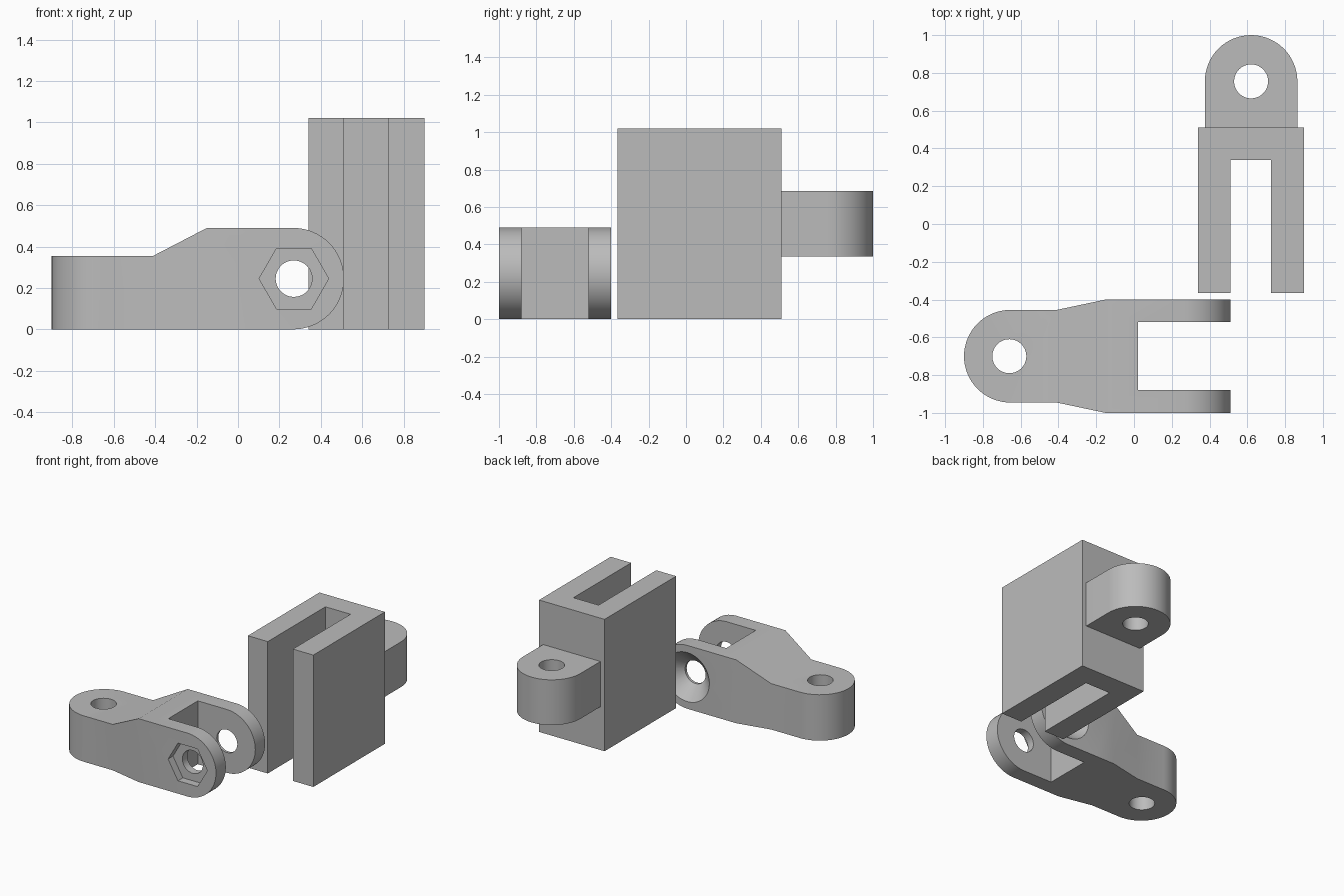
import bpy, bmesh, math
from mathutils import Vector

if "Cube" in bpy.data.objects:
    bpy.data.objects.remove(bpy.data.objects["Cube"])

grey = bpy.data.materials.new("light_grey")
grey.diffuse_color = (0.5, 0.5, 0.5, 1)
grey.use_nodes = True
grey.node_tree.nodes["Principled BSDF"].inputs["Base Color"].default_value = grey.diffuse_color


def arc(cx, cy, r, a0, a1, n=32):
    """Points on an arc, angles in degrees."""
    return [(cx + r * math.cos(math.radians(a0 + (a1 - a0) * i / n)),
             cy + r * math.sin(math.radians(a0 + (a1 - a0) * i / n))) for i in range(n + 1)]


def ring(cx, cy, r, n=48):
    return arc(cx, cy, r, 0, 360, n)[:-1]


def loft(name, start, end, lo, hi, axis="Z"):
    """Solid between two outlines: XY outlines along Z, or XZ outlines along Y."""
    place = (lambda p, d: Vector((p[0], p[1], d))) if axis == "Z" else (lambda p, d: Vector((p[0], d, p[1])))
    bm = bmesh.new()
    a = [bm.verts.new(place(p, lo)) for p in start]
    b = [bm.verts.new(place(p, hi)) for p in end]
    bm.faces.new(a)
    bm.faces.new(b)
    for i in range(len(a)):
        j = (i + 1) % len(a)
        bm.faces.new((a[i], a[j], b[j], b[i]))
    bmesh.ops.recalc_face_normals(bm, faces=bm.faces)
    mesh = bpy.data.meshes.new(name)
    bm.to_mesh(mesh)
    bm.free()
    mesh.materials.append(grey)
    obj = bpy.data.objects.new(name, mesh)
    bpy.context.collection.objects.link(obj)
    return obj


def prism(name, outline, lo, hi, axis="Z"):
    return loft(name, outline, outline, lo, hi, axis)


def combine(obj, tool, operation="DIFFERENCE"):
    """Apply a boolean and discard its tool."""
    mod = obj.modifiers.new("cut", "BOOLEAN")
    mod.operation, mod.solver, mod.object = operation, "EXACT", tool
    bpy.context.view_layer.objects.active = obj
    bpy.ops.object.modifier_apply(modifier=mod.name)
    bpy.data.objects.remove(tool)


def smooth(obj):
    bpy.ops.object.select_all(action="DESELECT")
    obj.select_set(True)
    bpy.context.view_layer.objects.active = obj
    bpy.ops.object.shade_smooth_by_angle(angle=math.radians(30))


# Upright slotted block
prism("slotted_block", [(0.34, -0.365), (0.51, -0.365), (0.51, 0.34), (0.725, 0.34),
                        (0.725, -0.365), (0.9, -0.365), (0.9, 0.51), (0.34, 0.51)], 0, 1.02)

# Rounded lug on the back of the block
lug = prism("block_lug", [(0.375, 0.51), (0.865, 0.51)] + arc(0.62, 0.755, 0.245, 0, 180), 0.335, 0.685)
combine(lug, prism("lug_hole", ring(0.62, 0.755, 0.09), 0.3, 0.72))
smooth(lug)

# Forked arm: plan outline trimmed by the side outline
MID = -0.7
arm = prism("forked_arm", [(-0.41, MID - 0.245), (-0.15, MID - 0.3), (0.6, MID - 0.3), (0.6, MID + 0.3),
                           (-0.15, MID + 0.3), (-0.41, MID + 0.245)] + arc(-0.655, MID, 0.245, 90, 270),
            0, 0.6)
side = [(-1, 0)] + arc(0.267, 0.245, 0.245, -90, 90) + [(-0.15, 0.49), (-0.41, 0.355), (-1, 0.355)]
combine(arm, prism("side_trim", side, -1.2, -0.2, "Y"), "INTERSECT")

# Fork gap, pivot holes, hexagonal nut pocket and conical bolt recess
gap = [(0.02, MID - 0.18), (0.7, MID - 0.18), (0.7, MID + 0.18), (0.02, MID + 0.18)]
combine(arm, prism("fork_gap", gap, -0.2, 0.8))
combine(arm, prism("arm_hole", ring(-0.66, MID, 0.09), -0.2, 0.8))
combine(arm, prism("pivot_hole", ring(0.27, 0.245, 0.088), -1.2, -0.2, "Y"))
combine(arm, prism("nut_pocket", ring(0.27, 0.245, 0.168, 6), -1.1, -0.94, "Y"))
combine(arm, loft("bolt_recess", ring(0.27, 0.245, 0.088), ring(0.27, 0.245, 0.2), -0.5, -0.39, "Y"))
smooth(arm)
